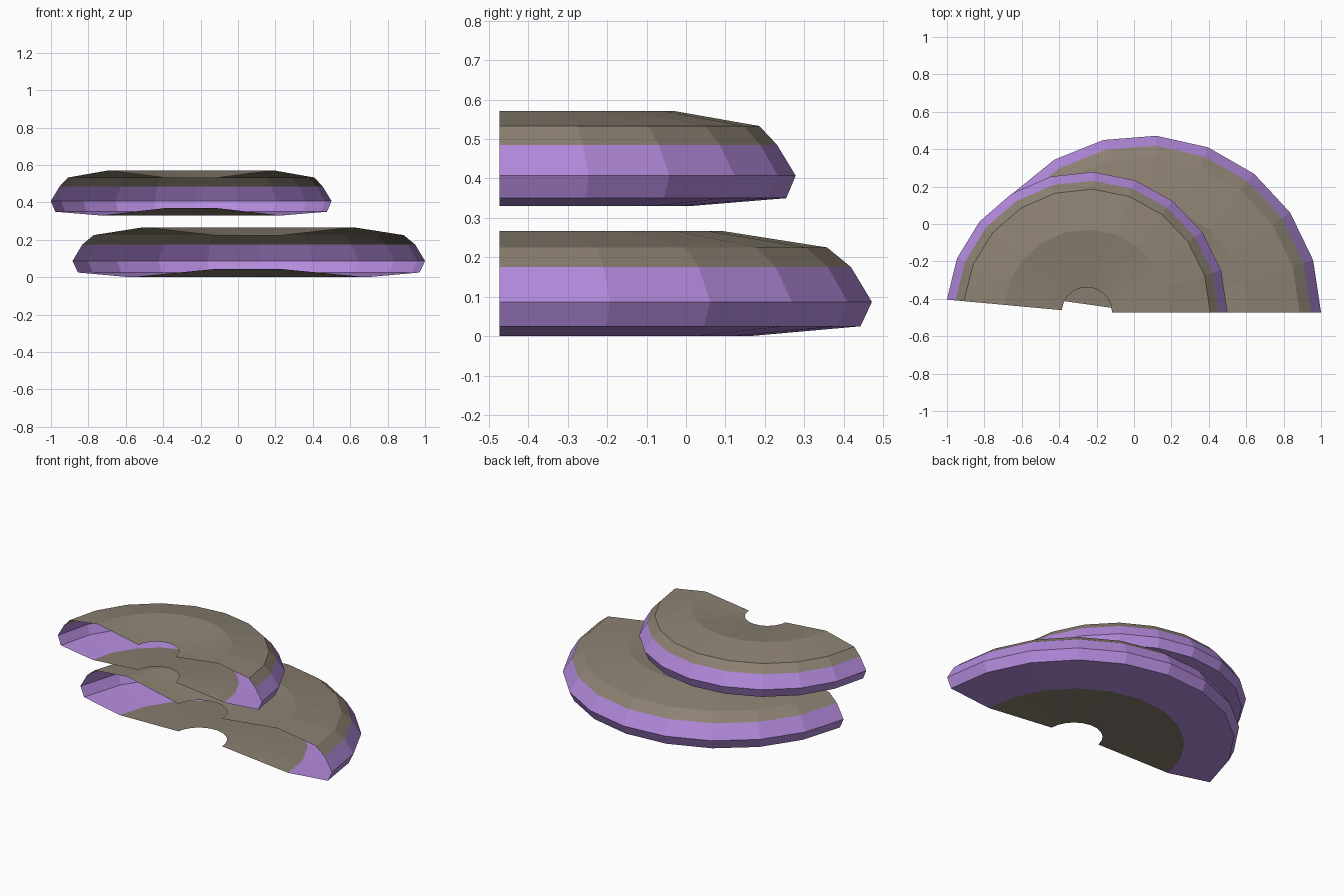
import bpy, bmesh, math

if "Cube" in bpy.data.objects:
    bpy.data.objects.remove(bpy.data.objects["Cube"])


def flat_material(name, rgb):
    m = bpy.data.materials.new(name)
    m.diffuse_color = (*rgb, 1.0)
    m.use_nodes = True
    m.node_tree.nodes["Principled BSDF"].inputs["Base Color"].default_value = m.diffuse_color
    return m


purple = flat_material("purple rind", (0.46, 0.26, 0.73))
brown = flat_material("grey brown", (0.26, 0.22, 0.168))


def half_shell(name, centre, arc, profile, purple_bands, segments=10):
    """Sweep an open (radius, height) profile round a partial arc."""
    bm = bmesh.new()
    columns = []
    for i in range(segments + 1):
        a = arc * i / segments
        columns.append([bm.verts.new((centre[0] + r * math.cos(a),
                                      centre[1] + r * math.sin(a), z))
                        for r, z in profile])
    for c0, c1 in zip(columns, columns[1:]):
        for k in range(len(profile) - 1):
            f = bm.faces.new((c0[k], c1[k], c1[k + 1], c0[k + 1]))
            f.material_index = 0 if k in purple_bands else 1
    mesh = bpy.data.meshes.new(name)
    bm.to_mesh(mesh)
    bm.free()
    mesh.materials.append(purple)
    mesh.materials.append(brown)
    obj = bpy.data.objects.new(name, mesh)
    bpy.context.collection.objects.link(obj)
    return obj


# Profiles run from the lower hole rim, round the edge, to the upper hole rim
lower_profile = [(0.165, 0.045), (0.635, 0.0), (0.918, 0.025), (0.947, 0.087),
                 (0.894, 0.175), (0.833, 0.225), (0.565, 0.267), (0.165, 0.222)]
upper_profile = [(0.135, 0.37), (0.484, 0.33), (0.728, 0.35), (0.752, 0.407),
                 (0.705, 0.485), (0.66, 0.533), (0.444, 0.571), (0.135, 0.531)]

# Lower large half disc and upper small half disc
half_shell("lower_shell", (0.053, -0.473), 3.0, lower_profile, {1, 2, 3})
half_shell("upper_shell", (-0.252, -0.473), 3.05, upper_profile, {1, 2, 3})
